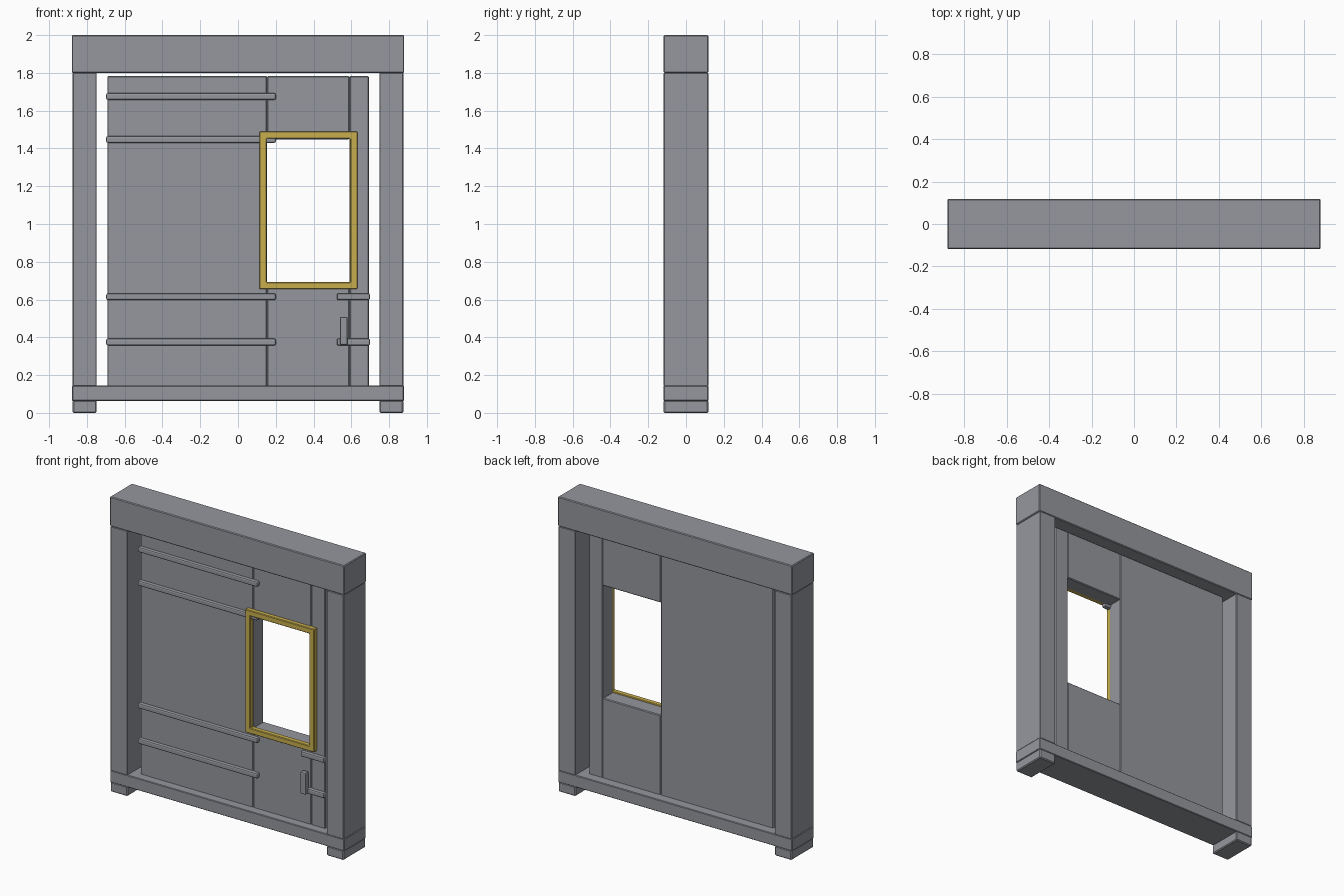
import bpy
import bmesh

cube = bpy.data.objects.get("Cube")
if cube:
    bpy.data.objects.remove(cube, do_unlink=True)


def material(name, rgb):
    mat = bpy.data.materials.new(name)
    mat.use_nodes = True
    mat.diffuse_color = (*rgb, 1)
    mat.node_tree.nodes["Principled BSDF"].inputs["Base Color"].default_value = (*rgb, 1)
    return mat


GREY = material("steel_grey", (0.30, 0.31, 0.34))
YELLOW = material("warning_yellow", (0.58, 0.43, 0.075))


def finish(name, bm, mat, bevel, segments):
    mesh = bpy.data.meshes.new(name)
    bm.to_mesh(mesh)
    bm.free()
    mesh.materials.append(mat)
    obj = bpy.data.objects.new(name, mesh)
    bpy.context.collection.objects.link(obj)
    mod = obj.modifiers.new("soft_edges", "BEVEL")
    mod.width = bevel
    mod.segments = segments
    mod.limit_method = "ANGLE"
    return obj


def box(name, xs, ys, zs, bevel=0.005, segments=1, mat=GREY):
    """Bevelled box spanning the given ranges."""
    bm = bmesh.new()
    bmesh.ops.create_cube(bm, size=1)
    for v in bm.verts:
        v.co = [r[0] + (c + 0.5) * (r[1] - r[0]) for c, r in zip(v.co, (xs, ys, zs))]
    return finish(name, bm, mat, bevel, segments)


def ring(name, outer, inner, ys, bevel, mat):
    """Rectangular frame; outer and inner are (x0, x1, z0, z1)."""
    bm = bmesh.new()

    def loop(r, y):
        x0, x1, z0, z1 = r
        return [bm.verts.new((x, y, z)) for x, z in ((x0, z0), (x1, z0), (x1, z1), (x0, z1))]

    loops = [loop(outer, ys[0]), loop(inner, ys[0]), loop(inner, ys[1]), loop(outer, ys[1])]
    for k in range(4):
        a, b = loops[k], loops[(k + 1) % 4]
        for i in range(4):
            j = (i + 1) % 4
            bm.faces.new((a[i], a[j], b[j], b[i]))
    bmesh.ops.recalc_face_normals(bm, faces=bm.faces)
    return finish(name, bm, mat, bevel, 1)


# Outer door frame
DEPTH = (-0.118, 0.118)
for side, s in (("left", 1), ("right", -1)):
    post = sorted((s * 0.748, s * 0.875))
    box(side + "_post", post, DEPTH, (0.143, 1.8), 0.003)
    box(side + "_foot", post, DEPTH, (0, 0.066), 0.006)
box("lintel", (-0.88, 0.88), DEPTH, (1.8, 2), 0.005)
box("sill", (-0.878, 0.878), DEPTH, (0.063, 0.145), 0.004)

# Door leaf: wide panel, window panel above and below the opening, edge panel
LEAF = (-0.057, 0.052)
BOTTOM, TOP = 0.14, 1.783
box("wide_panel", (-0.692, 0.154), LEAF, (BOTTOM, TOP))
box("lower_window_panel", (0.154, 0.59), LEAF, (BOTTOM, 0.685))
box("upper_window_panel", (0.154, 0.59), LEAF, (1.448, TOP))
box("edge_panel", (0.59, 0.693), LEAF, (BOTTOM, TOP))

# Window surround
ring("window_surround", (0.113, 0.633, 0.655, 1.49), (0.152, 0.594, 0.692, 1.452),
     (-0.087, -0.05), 0.004, YELLOW)

# Long straps on the wide panel and short straps at the latch edge
for i, z in enumerate((0.375, 0.615, 1.447, 1.675)):
    box(f"long_strap_{i + 1}", (-0.698, 0.2), (-0.08, -0.045), (z - 0.018, z + 0.018), 0.009, 2)
for i, z in enumerate((0.375, 0.615)):
    box(f"short_strap_{i + 1}", (0.523, 0.699), (-0.08, -0.045), (z - 0.018, z + 0.018), 0.009, 2)

# Handle
box("handle", (0.54, 0.58), (-0.106, -0.07), (0.36, 0.508), 0.007, 2)
